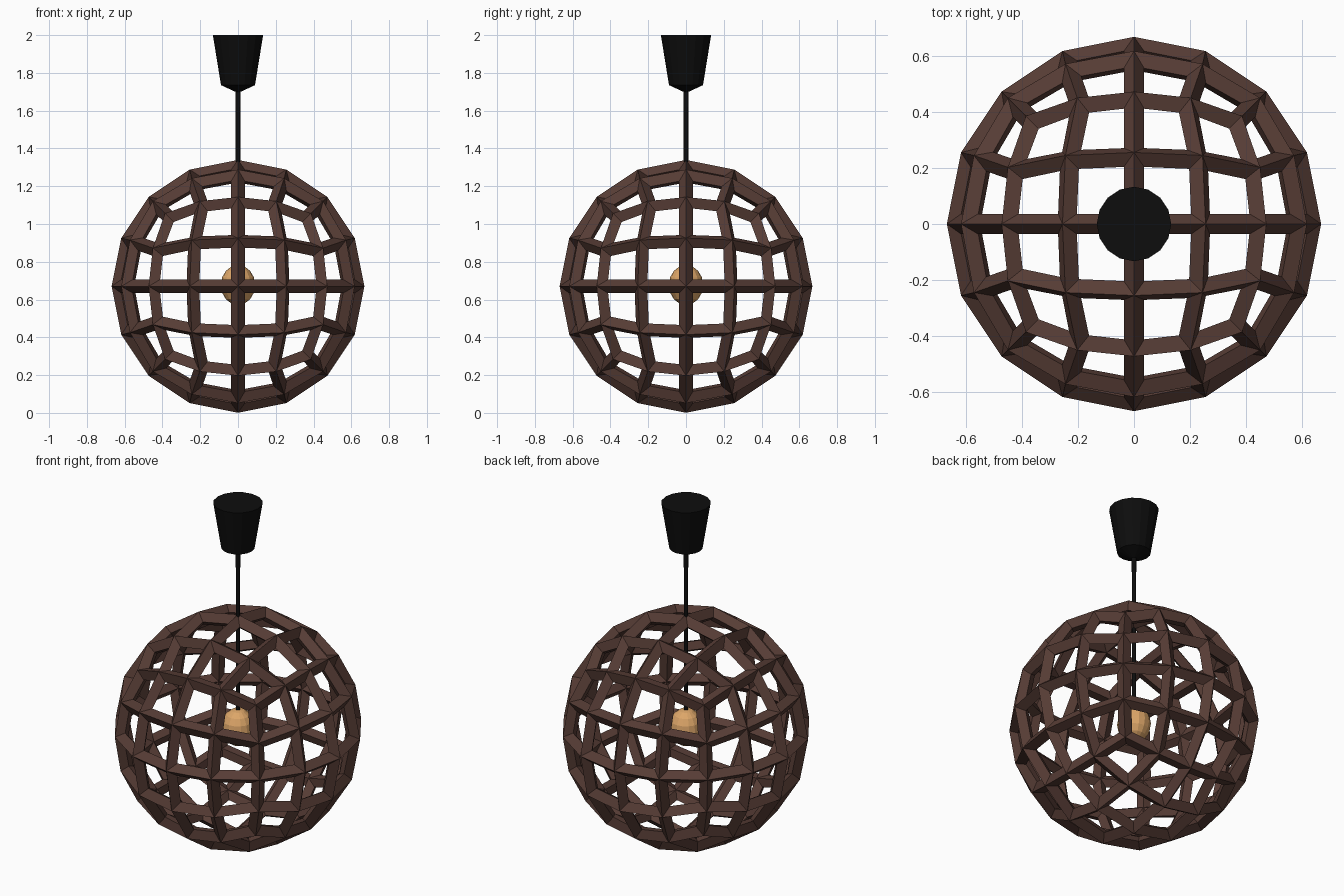
import bpy, bmesh, math
from mathutils import Matrix

if "Cube" in bpy.data.objects:
    bpy.data.objects.remove(bpy.data.objects["Cube"])

CENTRE_Z = 0.67


def material(name, rgb):
    m = bpy.data.materials.new(name)
    m.diffuse_color = (*rgb, 1)
    m.use_nodes = True
    m.node_tree.nodes["Principled BSDF"].inputs["Base Color"].default_value = m.diffuse_color
    return m


wood = material("dark_wood", (0.095, 0.046, 0.036))
black = material("black_plastic", (0.004, 0.004, 0.004))
amber = material("amber_glass", (0.72, 0.38, 0.14))


def add_object(name, bm, mat):
    bmesh.ops.recalc_face_normals(bm, faces=bm.faces[:])
    me = bpy.data.meshes.new(name)
    bm.to_mesh(me)
    bm.free()
    me.materials.append(mat)
    ob = bpy.data.objects.new(name, me)
    bpy.context.collection.objects.link(ob)
    return ob


def lathe(name, profile, sides, mat):
    """Capped solid of revolution from (radius, height) pairs."""
    bm = bmesh.new()
    rings = [[bm.verts.new((r * math.cos(2 * math.pi * i / sides),
                            r * math.sin(2 * math.pi * i / sides), z))
              for i in range(sides)] for r, z in profile]
    for a, b in zip(rings, rings[1:]):
        for i in range(sides):
            j = (i + 1) % sides
            bm.faces.new((a[i], a[j], b[j], b[i]))
    bm.faces.new(rings[0])
    bm.faces.new(rings[-1])
    return add_object(name, bm, mat)


# lattice shade: cube rounded into a sphere, then turned into bars
bm = bmesh.new()
bmesh.ops.create_cube(bm, size=2)
for level in range(2):
    for v in bm.verts:
        v.co.normalize()
    bmesh.ops.subdivide_edges(bm, edges=bm.edges[:], cuts=1, use_grid_fill=True)
for v in bm.verts:
    v.co = v.co.normalized() * 0.632
shade = add_object("lattice_shade", bm, wood)
shade.location.z = CENTRE_Z
bars = shade.modifiers.new("bars", 'WIREFRAME')
bars.thickness = 0.074
bars.offset = 0
bars.use_even_offset = True
bars.use_replace = True

# ceiling canopy: tapered cup with a shallow cone underneath
canopy = lathe("ceiling_canopy", [(0.014, 1.70), (0.09, 1.735), (0.133, 2.0)], 16, black)

# hanging cord with a slightly thicker sleeve below the canopy
lathe("cord", [(0.012, 0.77), (0.012, 1.62), (0.014, 1.62), (0.014, 1.71)], 12, black)

# bulb: slightly tall faceted ball
bm = bmesh.new()
bmesh.ops.create_uvsphere(bm, u_segments=16, v_segments=8, radius=1,
                          matrix=Matrix.Diagonal((0.091, 0.091, 0.106, 1)))
bulb = add_object("bulb", bm, amber)
bulb.location.z = 0.677
